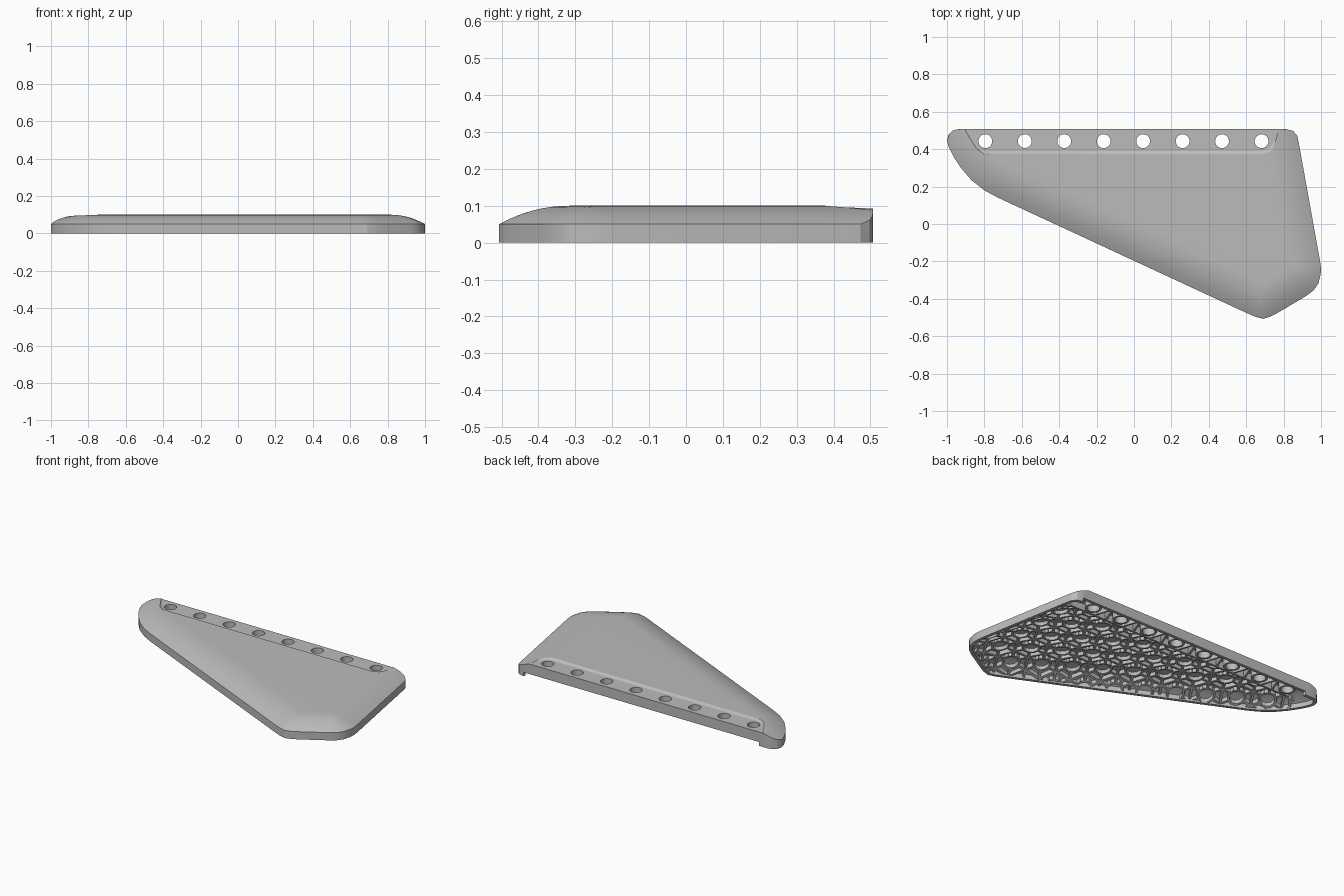
import bpy, bmesh, math
from mathutils import Vector

if "Cube" in bpy.data.objects:
    bpy.data.objects.remove(bpy.data.objects["Cube"])

grey = bpy.data.materials.new("light_grey")
grey.diffuse_color = (0.5, 0.5, 0.5, 1)
grey.use_nodes = True
grey.node_tree.nodes["Principled BSDF"].inputs["Base Color"].default_value = grey.diffuse_color

# convex outline, counter-clockwise seen from above
OUT = [(-.94, .507), (-.97, .5), (-.992, .478), (-1, .445), (-.99, .41), (-.965, .36),
       (-.925, .3), (-.87, .235), (-.8, .18), (-.73, .142), (.6, -.475), (.645, -.495),
       (.69, -.507), (.73, -.495), (.77, -.474), (.92, -.385), (.96, -.355), (.985, -.32),
       (.998, -.27), (1, -.24), (.995, -.2), (.88, .44), (.872, .473), (.85, .498), (.815, .507)]
OUT = [Vector(p) for p in OUT]
EDGES = []                      # point, inward normal, is the edge rounded on top
for p, q in zip(OUT, OUT[1:] + OUT[:1]):
    e = (q - p).normalized()
    n = Vector((-e.y, e.x))
    EDGES.append((p, n, -n.y < 0.22))
WIDTH, WALL, STEP = 0.18, 0.02, 0.211
HOLES = [-0.795 + STEP * i for i in range(8)]
HOLE_Y = 0.443


def dome(d):
    d = min(max(d, 0), WIDTH)
    return 0.05 + 0.05 * (1 - (1 - d / WIDTH) ** 2)


def clip(poly, p, n):
    res = []
    for a, b in zip(poly, poly[1:] + poly[:1]):
        da, db = (a - p).dot(n), (b - p).dot(n)
        if da >= 0:
            res.append(a)
        if da * db < 0:
            res.append(a + (b - a) * (da / (da - db)))
    return res


def inset(d, wall):
    poly = [Vector(c) for c in ((-2, -2), (2, -2), (2, 2), (-2, 2))]
    for p, n, rounded in EDGES:
        poly = clip(poly, p + n * (wall + (d if rounded else 0)), n)
    return poly


def finish(bm, name):
    bmesh.ops.recalc_face_normals(bm, faces=bm.faces)
    me = bpy.data.meshes.new(name)
    bm.to_mesh(me)
    bm.free()
    ob = bpy.data.objects.new(name, me)
    bpy.context.collection.objects.link(ob)
    me.materials.append(grey)
    return ob


def hull(levels, name):
    bm = bmesh.new()
    for poly, z in levels:
        for v in poly:
            bm.verts.new((v[0], v[1], z))
    bmesh.ops.remove_doubles(bm, verts=bm.verts, dist=1e-4)
    r = bmesh.ops.convex_hull(bm, input=bm.verts)
    bmesh.ops.delete(bm, geom=[v for v in bm.verts if not v.link_faces], context='VERTS')
    bmesh.ops.dissolve_limit(bm, angle_limit=math.radians(0.5), verts=bm.verts, edges=bm.edges)
    return finish(bm, name)


def domed_solid(name, wall, drop, bottom):
    levels = [(inset(0, wall), bottom)]
    for i in range(9):
        d = WIDTH * i / 8
        levels.append((inset(d, wall), dome(d) - drop))
    return hull(levels, name)


def circle(x, y, r, n=24):
    return [(x + r * math.cos(2 * math.pi * i / n), y + r * math.sin(2 * math.pi * i / n))
            for i in range(n)]


def box(x0, x1, y0, y1):
    return [(x0, y0), (x1, y0), (x1, y1), (x0, y1)]


# shell: domed body, hollowed from below
shell = domed_solid("wing_shell", 0, 0, 0)
cutters = [domed_solid("cavity_cutter", WALL, 0.02, -0.05)]
# shallow mounting ledge with sloped rim
low = [(-.95, .58), (-.832, .405), (-.8, .39), (.69, .39), (.725, .405), (.76, .47), (.8, .58)]
high = [(-.975, .58), (-.857, .405), (-.81, .371), (.7, .371), (.745, .39), (.78, .46), (.83, .58)]
cutters.append(hull([(low, .09), (high, .102), (high, .15)], "ledge_cutter"))
cutters.append(hull([(box(-.88, .81, .46, .6), -.1), (box(-.88, .81, .46, .6), .025)], "back_notch_cutter"))
for x in HOLES:
    cutters.append(hull([(circle(x, HOLE_Y, .037), -.1), (circle(x, HOLE_Y, .037), .2)], "hole_cutter"))

bpy.context.view_layer.objects.active = shell
shell.select_set(True)
for c in cutters:
    m = shell.modifiers.new("cut", 'BOOLEAN')
    m.operation, m.solver, m.object = 'DIFFERENCE', 'EXACT', c
    bpy.ops.object.modifier_apply(modifier=m.name)
for c in cutters:
    bpy.data.objects.remove(c)
bpy.ops.object.shade_smooth_by_angle(angle=math.radians(22))


# ribs that follow the inner surface
def rib_z(p):
    d = min((p - q).dot(n) for q, n, rounded in EDGES if rounded) - WALL
    h = dome(d)
    return max(h - 0.043, 0.004), h - 0.012


def rib(bm, a, b, t=0.014, zfun=rib_z):
    a, b = Vector(a), Vector(b)
    e = (b - a).normalized()
    s = Vector((-e.y, e.x)) * t / 2
    lo, hi = [], []
    for p in (a - s, b - s, b + s, a + s):
        z0, z1 = zfun(p)
        lo.append(bm.verts.new((p.x, p.y, z0)))
        hi.append(bm.verts.new((p.x, p.y, z1)))
    bm.faces.new(lo[::-1])
    bm.faces.new(hi)
    for i in range(4):
        j = (i + 1) % 4
        bm.faces.new((lo[i], lo[j], hi[j], hi[i]))


def clip_ribs(bm, y_max):
    planes = [(p + n * 0.012, -n) for p, n, _ in EDGES] + [(Vector((0, y_max)), Vector((0, 1)))]
    for p, n in planes:
        bmesh.ops.bisect_plane(bm, geom=bm.verts[:] + bm.edges[:] + bm.faces[:], dist=1e-6,
                               plane_co=(p.x, p.y, 0), plane_no=(n.x, n.y, 0), clear_outer=True)


# honeycomb of rings and spokes under the dome
bm = bmesh.new()
R = 0.105
for i in range(-8, 9):
    for j in range(-4, 5):
        c = Vector((i * R * 1.5, (j + 0.5 * (i % 2)) * R * math.sqrt(3)))
        if min((c - p).dot(n) for p, n, _ in EDGES) < -R or c.y > 0.375 + R:
            continue
        hexa = [Vector(p) for p in circle(c.x, c.y, R, 6)]
        ring = [Vector(p) for p in circle(c.x, c.y, 0.05, 12)]
        for k in range(3):                       # each shared wall once
            rib(bm, hexa[k], hexa[k + 1])
        for k in range(12):
            rib(bm, ring[k], ring[(k + 1) % 12], 0.012)
        for k in range(6):
            rib(bm, ring[2 * k], hexa[k])
clip_ribs(bm, 0.375)
finish(bm, "honeycomb_ribs")

# rib wall and diagonal braces beneath the mounting ledge
bm = bmesh.new()
ledge = lambda p: (0.035, 0.087)
rib(bm, (-.86, .375), (.8, .375), 0.014, ledge)
for x in HOLES[:-1]:
    m = x + STEP / 2
    rib(bm, (m - .045, .375), (m, .5), 0.012, ledge)
    rib(bm, (m + .045, .375), (m, .5), 0.012, ledge)
clip_ribs(bm, 0.5)
finish(bm, "ledge_ribs")

# sleeves around the mounting holes
bm = bmesh.new()
for x in HOLES:
    rings = [[bm.verts.new((*p, z)) for p in circle(x, HOLE_Y, r)]
             for r, z in ((.037, .03), (.05, .03), (.05, .087), (.037, .087))]
    for a, b in zip(rings, rings[1:] + rings[:1]):
        for k in range(24):
            l = (k + 1) % 24
            bm.faces.new((a[k], a[l], b[l], b[k]))
sleeves = finish(bm, "hole_sleeves")
bpy.ops.object.select_all(action='DESELECT')
bpy.context.view_layer.objects.active = sleeves
sleeves.select_set(True)
bpy.ops.object.shade_smooth_by_angle(angle=math.radians(30))
